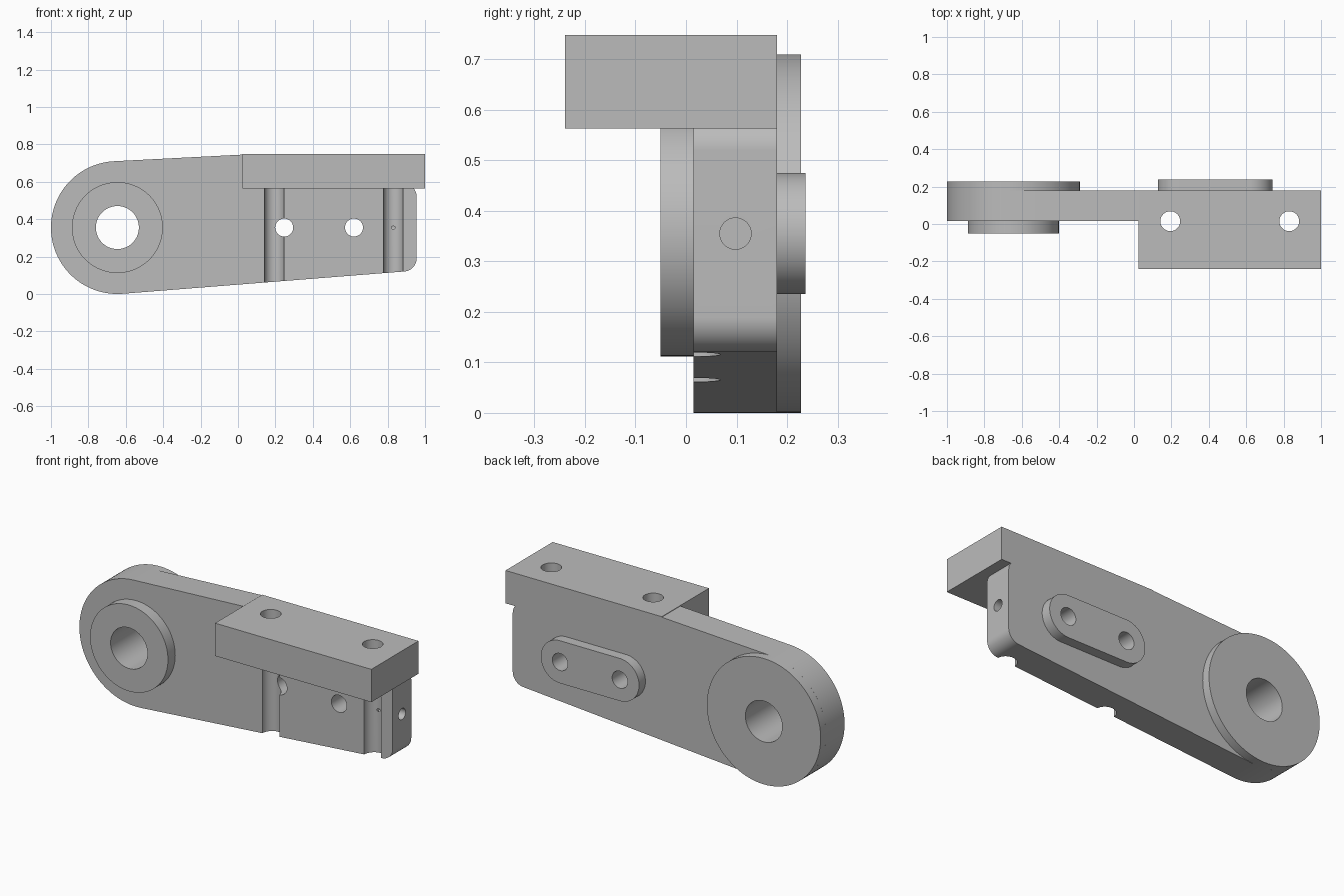
import bpy
import math
from mathutils import Matrix, Vector

if "Cube" in bpy.data.objects:
    bpy.data.objects.remove(bpy.data.objects["Cube"], do_unlink=True)

metal = bpy.data.materials.new("plain grey")
metal.use_nodes = True
grey = (0.5, 0.5, 0.5, 1)
metal.diffuse_color = grey
metal.node_tree.nodes["Principled BSDF"].inputs["Base Color"].default_value = grey


def arc(cx, cz, r, start, end, steps=48):
    """Points of an arc in the x-z plane, angles in degrees."""
    angles = [math.radians(start + (end - start) * i / steps) for i in range(steps + 1)]
    return [(cx + r * math.cos(a), cz + r * math.sin(a)) for a in angles]


def prism(name, profile, y0, y1):
    """Extrude an x-z profile from y0 to y1."""
    n = len(profile)
    verts = [(x, y, z) for y in (y0, y1) for x, z in profile]
    faces = [list(range(n)), list(range(2 * n - 1, n - 1, -1))]
    faces += [[i, i + n, (i + 1) % n + n, (i + 1) % n] for i in range(n)]
    mesh = bpy.data.meshes.new(name)
    mesh.from_pydata(verts, [], faces)
    mesh.materials.append(metal)
    ob = bpy.data.objects.new(name, mesh)
    bpy.context.collection.objects.link(ob)
    return ob


def disc(name, x, z, r, y0, y1):
    return prism(name, arc(x, z, r, 0, 360, 96)[:-1], y0, y1)


def drill(name, start, end, r):
    """Cylindrical cutter between two points."""
    a, b = Vector(start), Vector(end)
    ob = disc(name, 0, 0, r, 0, (b - a).length)
    turn = (b - a).to_track_quat("Y", "Z").to_matrix().to_4x4()
    ob.data.transform(Matrix.Translation(a) @ turn)
    ob.hide_render = True
    return ob


# Main dimensions
EYE_X, EYE_Z, EYE_R = -0.645, 0.355, 0.355
FRONT, BACK = 0.015, 0.18
BLOCK_X, BLOCK_Z = 0.025, 0.563
FILLET_X, FILLET_R = 0.885, 0.07

# Arm plate: round eye, tapering edges, filleted free end
outline = arc(EYE_X, EYE_Z, EYE_R, 92.9, 274.5, 96)
outline += arc(FILLET_X, 0.19, FILLET_R, -85.5, 0, 20)
outline += arc(FILLET_X, 0.52, FILLET_R, 0, 37.9, 10)
outline += [(BLOCK_X, BLOCK_Z), (BLOCK_X, 0.745)]
arm = prism("arm_plate", outline, FRONT, BACK)

# Bosses around the eye
front_boss = disc("front_boss", EYE_X, EYE_Z, 0.243, -0.05, FRONT)
back_boss = disc("back_boss", EYE_X, EYE_Z, EYE_R, BACK, 0.228)

# Mounting block on top
block = prism("mounting_block", [(BLOCK_X, BLOCK_Z), (1, BLOCK_Z), (1, 0.748),
                                 (BLOCK_X, 0.748)], -0.24, BACK)

# Rounded pad on the back
pad_shape = arc(0.247, EYE_Z, 0.12, 90, 270) + arc(0.62, EYE_Z, 0.12, -90, 90)
pad = prism("back_pad", pad_shape, BACK, 0.237)

# Cutters: eye bore, pad holes, vertical bolt holes and blind end hole
bore = drill("bore_cutter", (EYE_X, -0.5, EYE_Z), (EYE_X, 0.5, EYE_Z), 0.115)
pad_holes = [drill("pad_hole_cutter", (x, -0.1, EYE_Z), (x, 0.5, EYE_Z), 0.048)
             for x in (0.247, 0.62)]
bolt_holes = [drill("bolt_hole_cutter", (x, FRONT, -0.1), (x, FRONT, 1), 0.053)
              for x in (0.194, 0.83)]
end_hole = drill("end_hole_cutter", (1.1, 0.098, EYE_Z), (0.8, 0.098, EYE_Z), 0.031)

cuts = {
    arm: [bore, end_hole] + pad_holes + bolt_holes,
    front_boss: [bore],
    back_boss: [bore],
    block: bolt_holes,
    pad: pad_holes,
}

for ob, cutters in cuts.items():
    bpy.ops.object.select_all(action="DESELECT")
    ob.select_set(True)
    bpy.context.view_layer.objects.active = ob
    for cutter in cutters:
        mod = ob.modifiers.new("cut", "BOOLEAN")
        mod.operation = "DIFFERENCE"
        mod.solver = "EXACT"
        mod.object = cutter
        bpy.ops.object.modifier_apply(modifier=mod.name)
    bpy.ops.object.shade_smooth_by_angle(angle=math.radians(30))

for cutter in [bore, end_hole] + pad_holes + bolt_holes:
    bpy.data.objects.remove(cutter, do_unlink=True)
